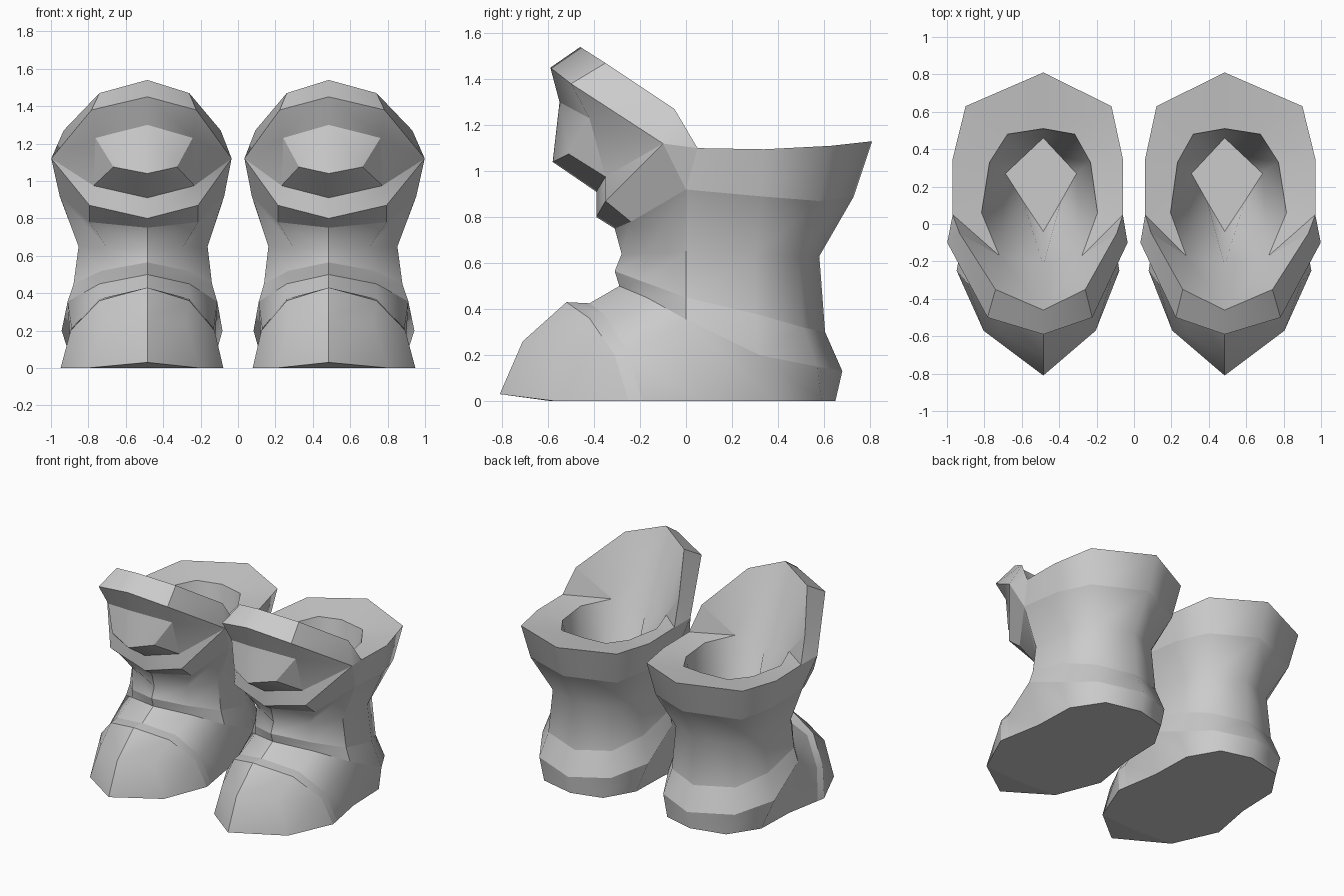
import bpy, bmesh

cube = bpy.data.objects.get("Cube")
if cube:
    bpy.data.objects.remove(cube, do_unlink=True)

grey = bpy.data.materials.new("plain_grey")
grey.use_nodes = True
colour = (0.6, 0.6, 0.6, 1)
grey.diffuse_color = colour
grey.node_tree.nodes["Principled BSDF"].inputs["Base Color"].default_value = colour

CENTRE, OUTER, INNER = 0.485, 1.065, 0.935   # boot axis, outer and inner width factors

# Half outlines, each running from the front centre round the side to the back centre
toe_tip, toe_corner, sole_front = (0, -.81, .03), (.3, -.57, 0), (0, -.59, 0)
toe_mid = [(0, -.71, .26), (.22, -.58, .24), toe_corner, toe_corner]
cap_edge = [(0, -.52, .43), (.24, -.42, .36), (.385, -.31, .2), (.435, -.25, 0)]
cap_band = [(0, -.42, .425), (.24, -.35, .37), (.38, -.25, .21), (.425, -.19, 0)]
sole = [(.38, .07, 0), (.37, .38, 0), (.24, .59, 0), (0, .65, 0)]
strap_low = [(0, -.29, .5), (.24, -.17, .45), (.4, 0, .355),
             (.43, .32, .2), (.29, .57, .15), (0, .68, .13)]
strap_high = [(0, -.31, .565), (.23, -.19, .52), (.37, 0, .45),
              (.37, .3, .38), (.26, .51, .32), (0, .605, .3)]
waist = [(0, -.28, .64), (.2, -.17, .64), (.345, 0, .65),
         (.335, .3, .64), (.24, .49, .63), (0, .58, .63)]
collar_low = [(0, -.31, .75), (.29, -.24, .78), (.44, 0, .92),
              (.43, .33, .89), (.35, .58, .87), (0, .73, .89)]
collar_top = [(.455, .05, 1.1), (.457, .34, 1.095), (.39, .63, 1.11), (0, .81, 1.13)]
# Knee guard
knee_side = (.482, -.1, 1.12)
knee_low = [(0, -.39, .8), (.29, -.35, .87), knee_side]
knee_high = [(0, -.59, 1.45), (.28, -.5, 1.38), knee_side]
knee_back = [(0, -.46, 1.54), (.24, -.35, 1.47), (.42, -.05, 1.27)]
pad_low = [(0, -.39, .91), (.27, -.35, .975)]
pad_high = [(0, -.55, 1.3), (.26, -.42, 1.23)]
pad_nose = [(0, -.58, 1.04), (.17, -.51, 1.075)]
# Lining
opening = [(0, -.22, 1.0), (.22, -.17, 1.05), (.31, .06, 1.06),
           (.27, .33, 1.07), (.18, .48, 1.08), (0, .51, 1.09)]
floor = [(0, -.04, .5), (.1, .12, .5), (.19, .27, .5),
         (.19, .27, .5), (.1, .36, .5), (0, .46, .5)]


def strip(a, b):
    """Quads between two outlines with the same number of points."""
    return [[a[i], a[i + 1], b[i + 1], b[i]] for i in range(len(a) - 1)]


# Each patch is shaded smooth inside and keeps a sharp border
patches = [
    # toe cap, its band and the instep
    [[toe_tip, toe_corner, toe_mid[1], toe_mid[0]]] + strip(toe_mid, cap_edge),
    strip(cap_edge, cap_band),
    strip(cap_band, strap_low[:3] + sole[:1]) + strip(strap_low[2:], sole),
    # front and back of strap and shaft
    strip(strap_low[:3], strap_high[:3]),
    strip(strap_high[:3], waist[:3]) + strip(waist[:3], collar_low[:3]),
    strip(strap_low[2:], strap_high[2:]),
    strip(strap_high[2:], waist[2:]) + strip(waist[2:], collar_low[2:]),
    # sole
    [[toe_tip, toe_corner, sole_front]],
    [[sole_front, toe_corner, cap_edge[3], cap_band[3]] + sole],
    # collar and its rim
    strip(collar_low[2:], collar_top),
    strip(collar_top, opening[2:]) + [[collar_top[0], opening[1], opening[2]]],
    # knee guard: underside, rim, side
    strip(collar_low[:2], knee_low[:2]),
    strip(collar_low[1:3], knee_low[1:]),
    strip(knee_high[:2], knee_back[:2]),
    strip(knee_high[1:], knee_back[1:]) + [[knee_back[2], knee_side, collar_top[0]]],
    [[collar_low[2], knee_side, collar_top[0]]],
    # knee guard: face around the pad
    strip(knee_low[:2], pad_low) + [[knee_side, knee_low[1], pad_low[1]]],
    strip(knee_high[:2], pad_high) + [[knee_side, knee_high[1], pad_high[1]],
                                      [knee_side, pad_low[1], pad_high[1]]],
    # knee pad: front, side, underside
    strip(pad_high, pad_nose),
    [[pad_low[1], pad_high[1], pad_nose[1]]],
    strip(pad_nose, pad_low),
    # lining, wing edge and inner floor
    strip(knee_back[:2], opening[:2]) + [[knee_back[1], knee_back[2], opening[1]]]
    + strip(opening, floor),
    [[knee_back[2], collar_top[0], opening[1]]],
    [[floor[0], floor[1], floor[2], floor[4], floor[5]]],
]
RIDGED = (0, 1, 2, 3, 4)   # patches creased along the front centre line


def make_boot(name, side):
    bm = bmesh.new()
    verts, patch_of = {}, {}

    def vert(p, flip):
        x = CENTRE + (-INNER if flip else OUTER) * p[0]
        key = (round(x, 4), p[1], p[2])
        if key not in verts:
            verts[key] = bm.verts.new((side * x, p[1], p[2]))
        return verts[key]

    for flip in (False, True):
        for number, patch in enumerate(patches):
            for face in patch:
                loop = list(dict.fromkeys(vert(p, flip) for p in face))
                if len(loop) > 2:
                    new = bm.faces.new(loop)
                    new.smooth = True
                    patch_of[new] = number
    for edge in bm.edges:
        numbers = {patch_of[f] for f in edge.link_faces}
        central = all(abs(abs(v.co.x) - CENTRE) < 0.001 and v.co.y < 0 for v in edge.verts)
        edge.smooth = len(numbers) == 1 and not (central and numbers.pop() in RIDGED)
    bmesh.ops.recalc_face_normals(bm, faces=bm.faces)
    mesh = bpy.data.meshes.new(name)
    bm.to_mesh(mesh)
    bm.free()
    mesh.materials.append(grey)
    bpy.context.collection.objects.link(bpy.data.objects.new(name, mesh))


make_boot("left_boot", 1)
make_boot("right_boot", -1)
